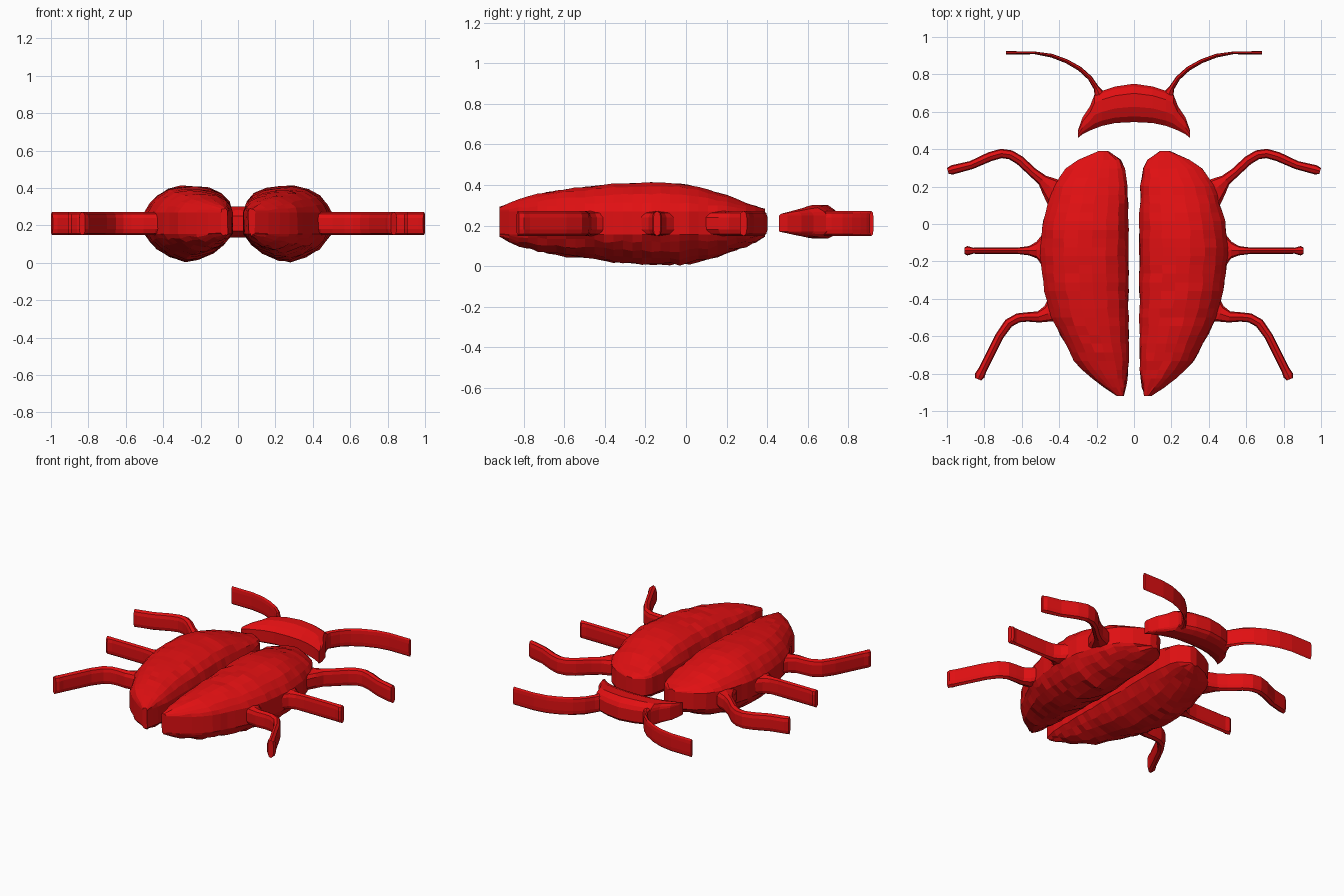
import bpy
import bmesh
import random
from mathutils import Vector

random.seed(4)
if "Cube" in bpy.data.objects:
    bpy.data.objects.remove(bpy.data.objects["Cube"])

red = bpy.data.materials.new("beetle_red")
red.use_nodes = True
COLOUR = (0.75, 0.005, 0.006, 1)
red.diffuse_color = COLOUR
red.node_tree.nodes["Principled BSDF"].inputs["Base Color"].default_value = COLOUR


def loft(name, rings):
    """Skin a list of closed rings and cap both ends."""
    bm = bmesh.new()
    loops = [[bm.verts.new(p) for p in ring] for ring in rings]
    n = len(loops[0])
    for a, b in zip(loops, loops[1:]):
        for i in range(n):
            j = (i + 1) % n
            bm.faces.new((a[i], a[j], b[j], b[i]))
    bm.faces.new(loops[0])
    bm.faces.new(loops[-1])
    bmesh.ops.recalc_face_normals(bm, faces=bm.faces)
    mesh = bpy.data.meshes.new(name)
    bm.to_mesh(mesh)
    bm.free()
    mesh.materials.append(red)
    obj = bpy.data.objects.new(name, mesh)
    bpy.context.collection.objects.link(obj)
    return obj


def sample(stations, t):
    """Linear interpolation of rows keyed by their first value."""
    for a, b in zip(stations, stations[1:]):
        if a[0] <= t <= b[0]:
            f = (t - a[0]) / (b[0] - a[0])
            return [p + (q - p) * f for p, q in zip(a[1:], b[1:])]
    return stations[-1][1:]


# Wing case rows: y, inner x, outer x, bottom z, top z
WING = [(-.92, .055, .09, .15, .29), (-.85, .04, .20, .11, .32),
        (-.75, .03, .31, .08, .35), (-.6, .03, .39, .05, .38),
        (-.5, .03, .44, .04, .39), (-.35, .03, .48, .02, .405),
        (-.15, .03, .50, .01, .415), (0, .03, .49, .01, .405),
        (.2, .035, .43, .06, .35), (.3, .05, .36, .1, .31),
        (.36, .08, .27, .13, .29), (.39, .14, .19, .15, .28)]
# Section: fraction across the width, fraction from the rim to top or bottom
ARCH = [(0, 0), (.04, .4), (.12, .7), (.26, .9), (.42, .98), (.58, 1),
        (.74, .87), (.87, .6), (.95, .3), (1, 0)]
KEEL = [(1, 0), (.95, .25), (.86, .55), (.72, .82), (.55, 1), (.4, .95),
        (.22, .7), (.1, .4), (0, 0)]


def wing_case(name, side):
    rings = []
    steps = 28
    for k in range(steps + 1):
        y = -.92 + 1.31 * k / steps
        inner, outer, low, high = sample(WING, y)
        ring = []
        for rim, peak, shape, rough in ((.27, high, ARCH, .004),
                                        (.155, low, KEEL, .008)):
            for across, rise in shape:
                wobble = rough * (rise > 0)
                x = inner + (outer - inner) * across
                x += random.uniform(-.004, .004)
                z = rim + (peak - rim) * rise + random.uniform(-wobble, wobble)
                ring.append((side * x, y, max(z, 0)))
        rings.append(ring)
    return loft(name, rings)


# Rounded upright section used by all limbs
LIMB = [(-.5, .18), (-.5, .24), (-.38, .262), (0, .272), (.38, .262),
        (.5, .24), (.5, .18), (.38, .158), (0, .148), (-.38, .158)]


def limb(name, side, path):
    """Sweep the limb section along x, y, width rows."""
    rings = []
    for i, (x, y, width) in enumerate(path):
        a, b = path[max(i - 1, 0)], path[min(i + 1, len(path) - 1)]
        along = Vector((b[0] - a[0], b[1] - a[1])).normalized()
        nx, ny = -along.y, along.x
        rings.append([(side * (x + nx * u * width), y + ny * u * width, z)
                      for u, z in LIMB])
    return loft(name, rings)


LIMBS = {
    "front_leg": [(.40, .15, .16), (.45, .20, .11), (.49, .235, .06),
                  (.54, .275, .05), (.61, .34, .05), (.66, .37, .05),
                  (.71, .377, .05), (.77, .36, .05), (.87, .315, .045),
                  (.97, .29, .05), (.995, .283, .035)],
    "middle_leg": [(.45, -.14, .25), (.49, -.14, .17), (.52, -.14, .09),
                   (.56, -.143, .05), (.62, -.143, .035), (.86, -.143, .032),
                   (.89, -.143, .05), (.905, -.143, .035)],
    "rear_leg": [(.41, -.45, .16), (.46, -.48, .09), (.51, -.497, .06),
                 (.57, -.497, .05), (.62, -.502, .05), (.67, -.53, .05),
                 (.72, -.60, .045), (.81, -.78, .045), (.825, -.81, .055),
                 (.833, -.83, .035)],
    "antenna": [(.16, .65, .12), (.185, .69, .06), (.20, .725, .03),
                (.235, .78, .025), (.29, .83, .024), (.36, .87, .022),
                (.44, .9, .02), (.53, .915, .014), (.65, .915, .018),
                (.685, .915, .02)],
}

for label, side in (("left", 1), ("right", -1)):
    wing_case(label + "_wing_case", side)
    for part, path in LIMBS.items():
        limb(label + "_" + part, side, path)

# Head rows: x, rear-facing edge y, far edge y, bottom z, top z
HEAD = [(0, .545, .75, .135, .302), (.1, .54, .735, .138, .3),
        (.17, .525, .712, .14, .295), (.21, .51, .695, .145, .288),
        (.235, .5, .63, .15, .28), (.275, .48, .57, .158, .27),
        (.3, .46, .50, .17, .26)]
rings = []
for x, near, far, low, high in [(-r[0], *r[1:]) for r in HEAD[:0:-1]] + HEAD:
    depth = far - near
    ring = [(x, near, .17), (x, near, .25)]
    ring += [(x, near + depth * t, .25 + (high - .25) * h)
             for t, h in ((.15, .6), (.4, 1), (.75, 1), (.93, .5))]
    ring += [(x, far, .25), (x, far, .17)]
    ring += [(x, near + depth * t, .17 + (low - .17) * h)
             for t, h in ((.93, .5), (.75, 1), (.4, 1), (.15, .6))]
    rings.append(ring)
loft("head", rings)
